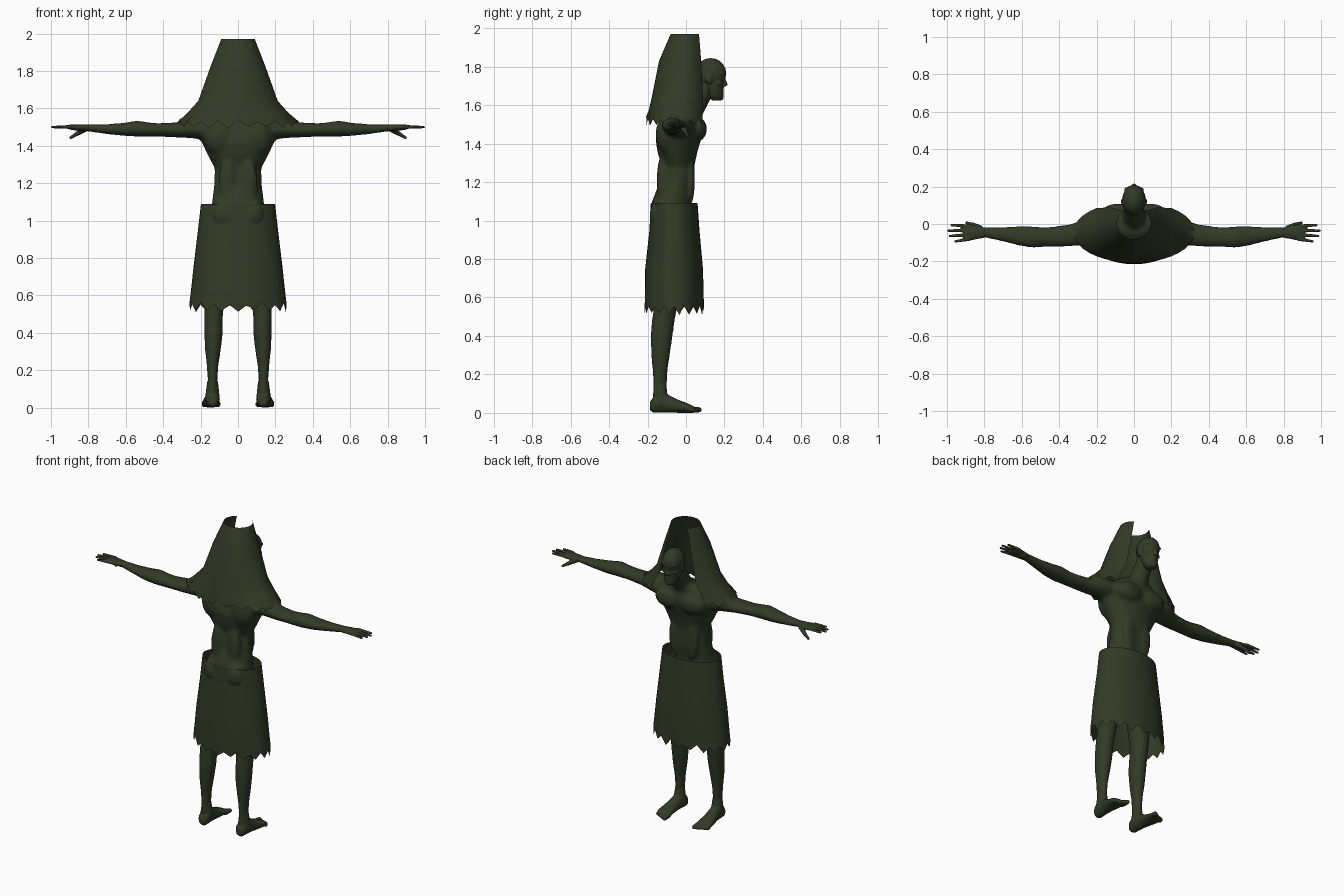
import bpy, bmesh, math, random
from mathutils import Vector, Matrix

random.seed(4)
mat = bpy.data.materials.new("dark olive")
mat.diffuse_color = (0.033, 0.041, 0.02, 1)


def tube(bm, axis, rings, n=16, s=1):
    """Loft ellipses (position, c1, c2, r1, r2) along x, y or z; s mirrors x."""
    loops = []
    for p, c1, c2, r1, r2 in rings:
        loop = []
        for i in range(n):
            a = 2 * math.pi * i / n
            co = [c1 + r1 * math.cos(a), c2 + r2 * math.sin(a)]
            co.insert("xyz".index(axis), p)
            loop.append(bm.verts.new((co[0] * s, co[1], co[2])))
        loops.append(loop)
    for a, b in zip(loops, loops[1:]):
        for i in range(n):
            j = (i + 1) % n
            bm.faces.new((a[i], a[j], b[j], b[i]))
    bm.faces.new(loops[0])
    bm.faces.new(loops[-1])


def ball(bm, c, r, s=1):
    m = Matrix.Translation((c[0] * s, c[1], c[2])) @ Matrix.Diagonal((*r, 1))
    bmesh.ops.create_uvsphere(bm, u_segments=16, v_segments=10, radius=1, matrix=m)


def limb(bm, a, b, ra, rb, s=1):
    """Tapered round stick with rounded tip."""
    a, b = Vector((a[0] * s, *a[1:])), Vector((b[0] * s, *b[1:]))
    d = b - a
    m = Matrix.Translation((a + b) / 2) @ d.to_track_quat('Z', 'Y').to_matrix().to_4x4()
    bmesh.ops.create_cone(bm, cap_ends=True, segments=10, radius1=ra, radius2=rb,
                          depth=d.length, matrix=m)
    ball(bm, (b.x, b.y, b.z), (rb, rb, rb))


def finish(name, bm, voxel=0, smooth=4):
    bmesh.ops.recalc_face_normals(bm, faces=bm.faces)
    me = bpy.data.meshes.new(name)
    bm.to_mesh(me)
    bm.free()
    me.materials.append(mat)
    ob = bpy.data.objects.new(name, me)
    bpy.context.collection.objects.link(ob)
    for p in me.polygons:
        p.use_smooth = True
    if voxel:
        r = ob.modifiers.new("blend", 'REMESH')
        r.mode, r.voxel_size, r.use_smooth_shade = 'VOXEL', voxel, True
        sm = ob.modifiers.new("soften", 'SMOOTH')
        sm.factor, sm.iterations = 0.5, smooth
    return ob


# Torso, arms and legs blended into one skin
bm = bmesh.new()
tube(bm, "z", [(0.86, 0, -0.08, 0.15, 0.10), (1.0, 0, -0.08, 0.16, 0.11),
               (1.09, 0, -0.075, 0.14, 0.105), (1.19, 0, -0.05, 0.128, 0.092),
               (1.28, 0, -0.04, 0.125, 0.083), (1.35, 0, -0.045, 0.162, 0.103),
               (1.42, 0, -0.04, 0.195, 0.118), (1.49, 0, -0.025, 0.205, 0.115),
               (1.55, 0, -0.01, 0.17, 0.09), (1.59, 0, 0.015, 0.09, 0.065)], 24)
limb(bm, (0, 0.01, 1.54), (0, 0.105, 1.70), 0.065, 0.052)      # neck
for s in (1, -1):
    ball(bm, (0.085, 0.055, 1.475), (0.095, 0.055, 0.065), s)  # chest muscle
    ball(bm, (0.10, -0.10, 1.45), (0.085, 0.058, 0.10), s)     # shoulder blade
    ball(bm, (0.055, 0.028, 1.22), (0.05, 0.018, 0.13), s)     # stomach
    ball(bm, (0.075, -0.12, 1.03), (0.075, 0.07, 0.09), s)     # buttock
    ball(bm, (0.055, -0.125, 1.20), (0.05, 0.028, 0.14), s)    # lower back
    ball(bm, (0.235, -0.035, 1.505), (0.09, 0.07, 0.055), s)   # shoulder
    tube(bm, "x", [(0.12, -0.03, 1.49, 0.09, 0.07), (0.24, -0.04, 1.49, 0.075, 0.05),
                   (0.34, -0.06, 1.485, 0.06, 0.04), (0.43, -0.068, 1.485, 0.055, 0.036),
                   (0.48, -0.07, 1.487, 0.053, 0.039), (0.54, -0.07, 1.492, 0.058, 0.043),
                   (0.61, -0.064, 1.488, 0.054, 0.035), (0.70, -0.055, 1.489, 0.04, 0.027),
                   (0.79, -0.046, 1.495, 0.03, 0.02), (0.83, -0.045, 1.497, 0.032, 0.018)], 16, s)
    tube(bm, "z", [(0.06, 0.138, -0.135, 0.032, 0.042), (0.14, 0.136, -0.135, 0.026, 0.036),
                   (0.22, 0.136, -0.135, 0.031, 0.04), (0.31, 0.134, -0.132, 0.043, 0.05),
                   (0.40, 0.131, -0.127, 0.05, 0.058), (0.48, 0.131, -0.118, 0.05, 0.06),
                   (0.56, 0.128, -0.105, 0.054, 0.062), (0.72, 0.115, -0.095, 0.073, 0.075),
                   (0.92, 0.09, -0.085, 0.085, 0.09)], 16, s)
finish("body", bm, 0.011, 6)

# Hands
for s, side in ((1, "right"), (-1, "left")):
    bm = bmesh.new()
    tube(bm, "x", [(0.80, -0.046, 1.496, 0.028, 0.019), (0.84, -0.045, 1.497, 0.036, 0.018),
                   (0.885, -0.045, 1.499, 0.046, 0.015), (0.91, -0.047, 1.501, 0.044, 0.011)], 16, s)
    for y0, y1, tip in ((-0.012, -0.006, 0.975), (-0.034, -0.036, 0.993),
                        (-0.058, -0.064, 0.985), (-0.08, -0.093, 0.955)):
        limb(bm, (0.88, y0, 1.502), (tip, y1, 1.5), 0.011, 0.007, s)
    limb(bm, (0.82, -0.025, 1.49), (0.86, -0.004, 1.465), 0.018, 0.012, s)
    limb(bm, (0.86, -0.004, 1.465), (0.895, 0.006, 1.443), 0.012, 0.008, s)
    finish(side + "_hand", bm, 0.004, 3)

# Feet
for s, side in ((1, "right"), (-1, "left")):
    bm = bmesh.new()
    tube(bm, "y", [(-0.188, 0.135, 0.035, 0.018, 0.022), (-0.17, 0.135, 0.042, 0.034, 0.042),
                   (-0.13, 0.137, 0.055, 0.037, 0.055), (-0.09, 0.139, 0.047, 0.037, 0.047),
                   (-0.04, 0.143, 0.034, 0.044, 0.034), (0.01, 0.145, 0.025, 0.05, 0.025),
                   (0.045, 0.145, 0.016, 0.045, 0.016)], 16, s)
    limb(bm, (0.137, -0.13, 0.04), (0.136, -0.132, 0.13), 0.042, 0.031, s)
    for i in range(5):
        x, r = 0.108 + 0.019 * i, 0.016 - 0.0015 * i
        limb(bm, (x, 0.02, r + 0.003), (x, 0.068 - 0.009 * i, r), r, r * 0.9, s)
    finish(side + "_foot", bm, 0.006, 3)

# Head with brow, nose, lips, chin and ears
bm = bmesh.new()
ball(bm, (0, 0.128, 1.765), (0.064, 0.082, 0.08))
tube(bm, "z", [(1.625, 0, 0.16, 0.025, 0.026), (1.65, 0, 0.15, 0.042, 0.045),
               (1.69, 0, 0.14, 0.052, 0.056), (1.75, 0, 0.133, 0.06, 0.068)])
ball(bm, (0, 0.18, 1.64), (0.022, 0.016, 0.016))
limb(bm, (0, 0.192, 1.75), (0, 0.206, 1.708), 0.008, 0.011)
for z in (1.667, 1.680):
    ball(bm, (0, 0.184, z), (0.024, 0.011, 0.007))
for s in (1, -1):
    ball(bm, (0.028, 0.186, 1.765), (0.026, 0.014, 0.009), s)   # brow
    ball(bm, (0.035, 0.168, 1.715), (0.02, 0.018, 0.015), s)    # cheekbone
    ball(bm, (0.012, 0.2, 1.704), (0.009, 0.01, 0.007), s)      # nostril
    ball(bm, (0.062, 0.12, 1.735), (0.008, 0.017, 0.028), s)    # ear
finish("head", bm, 0.005, 3)


def cloth(name, rings, a0, a1, cols, jag):
    """Thin sheet wrapped round z; ring = (z, rx, y back, y front); ragged hem."""
    bm = bmesh.new()
    closed = a1 - a0 > 359
    n = cols if closed else cols + 1
    grid = []
    for k, (z, rx, yb, yf) in enumerate(rings):
        row = []
        for i in range(n):
            a = math.radians(a0 + (a1 - a0) * i / cols)
            last = k == len(rings) - 1
            dz = (jag if i % 2 else -jag) * random.uniform(0.4, 1.2) if last else 0
            row.append(bm.verts.new((rx * math.sin(a),
                       (yb + yf) / 2 + (yf - yb) / 2 * math.cos(a), z + dz)))
        grid.append(row)
    for a, b in zip(grid, grid[1:]):
        for i in range(cols):
            j = (i + 1) % n
            bm.faces.new((a[i], b[i], b[j], a[j]))
    return finish(name, bm)


# Ragged hooded cape, open at the chest side
cloth("hood_cape", [(1.97, 0.09, -0.08, 0.085), (1.83, 0.145, -0.14, 0.105),
                    (1.64, 0.213, -0.178, 0.12), (1.575, 0.272, -0.193, 0.12),
                    (1.515, 0.325, -0.207, 0.12)], 38, 322, 30, 0.022)

# Ragged skirt
cloth("skirt", [(1.09, 0.198, -0.183, 0.06), (0.95, 0.214, -0.19, 0.07),
                (0.75, 0.238, -0.212, 0.088), (0.62, 0.252, -0.214, 0.092),
                (0.535, 0.26, -0.215, 0.093)], 0, 360, 36, 0.024)
